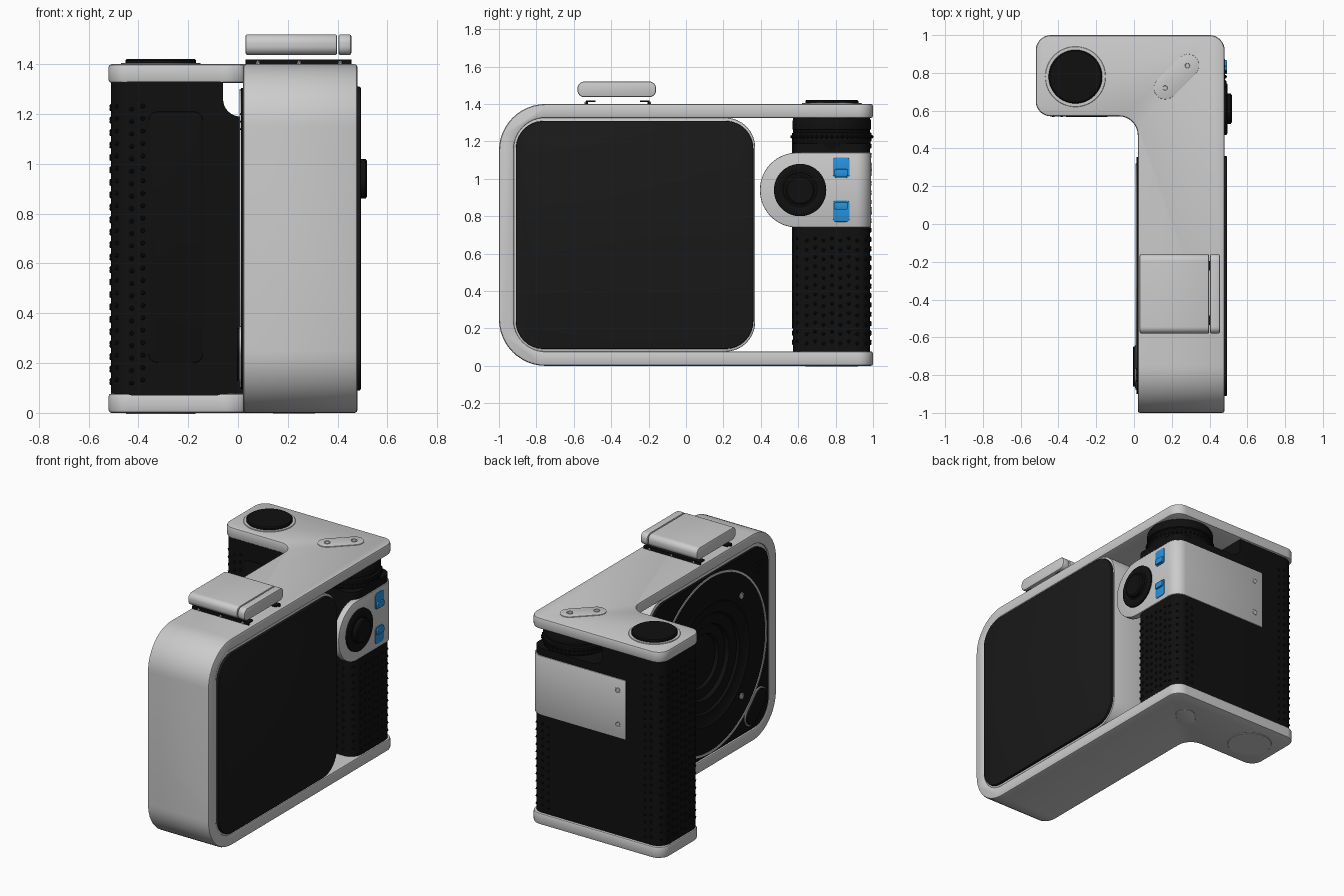
import bpy, bmesh, math
from mathutils import Vector, Matrix

if "Cube" in bpy.data.objects:
    bpy.data.objects.remove(bpy.data.objects["Cube"])


def material(name, *rgb):
    m = bpy.data.materials.new(name)
    m.diffuse_color = (*rgb, 1)
    m.use_nodes = True
    m.node_tree.nodes["Principled BSDF"].inputs["Base Color"].default_value = m.diffuse_color
    return m


GREY = material("grey", 0.55, 0.55, 0.55)
BLACK = material("black", 0.005, 0.005, 0.005)
SCREEN = material("screen_black", 0.01, 0.01, 0.01)
BLUE = material("blue", 0.02, 0.3, 0.75)


def outline(corners, n=8):
    """Polygon with every (u, v, radius) corner rounded."""
    out = []
    for i, (u, v, r) in enumerate(corners):
        p = Vector((u, v))
        if r == 0:
            out.append(p)
            continue
        a = (Vector(corners[i - 1][:2]) - p).normalized()
        b = (Vector(corners[(i + 1) % len(corners)][:2]) - p).normalized()
        half = a.angle(b) / 2
        c = p + (a + b).normalized() * r / math.sin(half)
        d = r / math.tan(half)
        s, e = (p + a * d - c).normalized(), (p + b * d - c).normalized()
        for k in range(n + 1):
            q = c + s.slerp(e, k / n) * r
            if not out or (q - out[-1]).length > 1e-5:
                out.append(q)
    if (out[0] - out[-1]).length < 1e-5:
        out.pop()
    return out


def rect(u0, u1, v0, v1, r):
    return outline([(u0, v0, r), (u1, v0, r), (u1, v1, r), (u0, v1, r)])


def capsule(u, v, half, r, ang):
    pts = []
    for side in (0, 1):
        for k in range(13):
            t = ang - math.pi / 2 + side * math.pi + k * math.pi / 12
            s = half * (1 - 2 * side)
            pts.append(Vector((u + s * math.cos(ang) + r * math.cos(t),
                               v + s * math.sin(ang) + r * math.sin(t))))
    return pts


def to_object(bm, name, mat=None):
    bmesh.ops.recalc_face_normals(bm, faces=bm.faces)
    me = bpy.data.meshes.new(name)
    bm.to_mesh(me)
    bm.free()
    o = bpy.data.objects.new(name, me)
    bpy.context.collection.objects.link(o)
    me.materials.append(mat or GREY)
    return o


def prism(name, pts, axis, w0, w1, mat=None):
    place = {'x': lambda u, v: (w0, u, v), 'y': lambda u, v: (u, w0, v), 'z': lambda u, v: (u, v, w0)}[axis]
    bm = bmesh.new()
    f = bm.faces.new([bm.verts.new(place(*p)) for p in pts])
    g = bmesh.ops.extrude_face_region(bm, geom=[f])
    shift = Vector([(w1 - w0) * (axis == c) for c in 'xyz'])
    bmesh.ops.translate(bm, vec=shift, verts=[v for v in g['geom'] if isinstance(v, bmesh.types.BMVert)])
    if not any(set(q.verts) == set(f.verts) for q in bm.faces if q is not f) and not f.is_valid:
        bm.faces.new([v for v in bm.verts][:len(pts)])
    return to_object(bm, name, mat)


def activate(o):
    bpy.ops.object.select_all(action='DESELECT')
    o.select_set(True)
    bpy.context.view_layer.objects.active = o


def combine(o, cutter, op):
    m = o.modifiers.new("cut", 'BOOLEAN')
    m.operation, m.object, m.solver = op, cutter, 'EXACT'
    activate(o)
    bpy.ops.object.modifier_apply(modifier=m.name)
    bpy.data.objects.remove(cutter)


def finish(o, bevel=0.0, seg=2):
    activate(o)
    if bevel:
        m = o.modifiers.new("bevel", 'BEVEL')
        m.width, m.segments, m.limit_method, m.angle_limit = bevel, seg, 'ANGLE', math.radians(50)
        bpy.ops.object.modifier_apply(modifier=m.name)
    bpy.ops.object.shade_smooth_by_angle(angle=math.radians(35))
    return o


def lathe(name, profile, centre, direction, mat=None, steps=64):
    bm = bmesh.new()
    vs = [bm.verts.new((r, 0, h)) for r, h in profile]
    es = [bm.edges.new(p) for p in zip(vs, vs[1:])]
    bmesh.ops.spin(bm, geom=vs + es, cent=(0, 0, 0), axis=(0, 0, 1), angle=2 * math.pi, steps=steps)
    bmesh.ops.remove_doubles(bm, verts=bm.verts, dist=1e-5)
    rot = Vector(direction).to_track_quat('Z', 'Y').to_matrix().to_4x4()
    bmesh.ops.transform(bm, matrix=Matrix.Translation(centre) @ rot, verts=bm.verts)
    return finish(to_object(bm, name, mat))


def disc(name, r, h, centre, direction, mat=None, steps=64):
    b = min(r, h) * 0.3
    return lathe(name, [(0, 0), (r, 0), (r, h - b), (r - b, h), (0, h)], centre, direction, mat, steps)


def screw(name, centre, direction):
    lathe(name, [(0.02, 0), (0.02, 0.004), (0.013, 0.004), (0.011, 0.001), (0, 0.001)], centre, direction, None, 20)


def bumps(name, places, size, mat):
    bm = bmesh.new()
    for p in places:
        bmesh.ops.create_icosphere(bm, subdivisions=1, radius=size, matrix=Matrix.Translation(p))
    return finish(to_object(bm, name, mat))


# Frame: L-shaped plan intersected with a C-shaped side profile
frame = prism("frame", outline([(0.02, -1, 0), (0.48, -1, 0), (0.48, 1, 0.08), (-0.52, 1, 0.08),
                                (-0.52, 0.57, 0.08), (0.02, 0.57, 0.1)]), 'z', -0.1, 1.5)
side = prism("side", outline([(-1, 0, 0.25), (1.1, 0, 0), (1.1, 0.078, 0), (-0.92, 0.078, 0.17),
                              (-0.92, 1.325, 0.17), (1.1, 1.325, 0), (1.1, 1.4, 0), (-1, 1.4, 0.25)], 12),
             'x', -0.7, 0.7)
combine(frame, side, 'INTERSECT')
finish(frame, 0.012)

# Display block with a lens well, black front plate and screen
LY, LZ = -0.28, 0.70
block = prism("display_block", rect(-0.922, 0.37, 0.076, 1.327, 0.16), 'x', 0.03, 0.475)
plate = prism("front_plate", rect(-0.9, 0.355, 0.095, 1.305, 0.15), 'x', 0.012, 0.04, BLACK)
for o in (block, plate):
    combine(o, disc("well", 0.42, 0.3, (-0.1, LY, LZ), (1, 0, 0)), 'DIFFERENCE')
finish(block, 0.006)
finish(plate)
finish(prism("screen", rect(-0.91, 0.36, 0.09, 1.31, 0.15), 'x', 0.46, 0.493, SCREEN), 0.006)

# Recessed stepped lens, trim ring and its screws
lathe("lens", [(0.425, 0), (0.41, 0.004), (0.39, -0.01), (0.33, -0.015), (0.32, -0.03), (0.25, -0.035),
               (0.24, -0.06), (0.18, -0.065), (0.17, -0.085), (0.12, -0.07), (0.06, -0.062), (0, -0.06)],
      (0.012, LY, LZ), (-1, 0, 0), BLACK)
lathe("trim_ring", [(0.585, 0), (0.585, 0.005), (0.6, 0.005), (0.6, 0)], (0.012, LY, LZ), (-1, 0, 0))
for sy in (-1, 1):
    for sz in (-1, 1):
        screw("lens_screw", (0.012, LY + 0.33 * sy, LZ + 0.34 * sz), (-1, 0, 0))
finish(prism("release_button_rim", capsule(-0.755, 0.235, 0.065, 0.068, -math.pi / 4), 'x', 0.005, 0.02), 0.002)
finish(prism("release_button", capsule(-0.755, 0.235, 0.065, 0.06, -math.pi / 4), 'x', -0.005, 0.02, BLACK), 0.004)
bumps("microphone_dots", [(0.012, -0.77 - 0.03 * i, 1.2 - 0.03 * j) for i in range(3) for j in range(3)
                          if i + j < 4], 0.005, BLACK)

# Grip with a notch for the dial
grip = prism("grip", rect(-0.51, 0.47, 0.572, 0.985, 0.08), 'z', 0, 1.4, BLACK)
notch = prism("notch", outline([(-0.6, 0.07, 0), (0.6, 0.07, 0), (0.6, 1.19, 0), (-0.06, 1.19, 0.07),
                                (-0.06, 1.33, 0), (-0.6, 1.33, 0)]), 'y', 0.4, 1.1)
combine(grip, notch, 'INTERSECT')
finish(grip)
finish(prism("grip_front_pad", rect(-0.36, -0.14, 0.2, 1.21, 0.04), 'y', 0.566, 0.6, BLACK), 0.004)

# Raised dots wrapping both ends of the grip
for name, sx, x, top in (("left_grip_dots", -1, -0.507, 1.24), ("right_grip_dots", 1, 0.467, 0.71)):
    cols = [(x, 0.645 + 0.045 * i) for i in range(7)]
    for y, sy in ((0.575, 1), (0.982, -1)):
        cols += [(x - sx * 0.023, y + sy * 0.023), (x - sx * 0.08, y), (x - sx * 0.125, y)]
    rows = int((top - 0.12) / 0.05) + 1
    bumps(name, [(cx, cy, 0.12 + 0.05 * k + 0.012 * (i % 2)) for i, (cx, cy) in enumerate(cols)
                 for k in range(rows)], 0.011, BLACK)

# Horizontal dial between grip and top plate
DX, DY = 0.27, 0.78
lathe("thumb_dial", [(0, 1.15), (0.2, 1.15), (0.208, 1.2), (0.212, 1.205), (0.212, 1.245), (0.2, 1.25),
                     (0.2, 1.26), (0.21, 1.265), (0.21, 1.31), (0.2, 1.33), (0, 1.33)],
      (DX, DY, 0), (0, 0, 1), BLACK)
bumps("thumb_dial_ridges", [(DX + 0.212 * math.cos(a), DY + 0.212 * math.sin(a), 1.225)
                            for a in [k * math.pi / 24 for k in range(48)]], 0.011, BLACK)

# Grey control panel wrapping the rear corner of the grip
panel = prism("control_panel", outline([(0.478, 0.35, 0), (0.478, 0.99, 0.08), (-0.24, 0.99, 0), (-0.24, 0.96, 0),
                                        (0.435, 0.96, 0.04), (0.435, 0.35, 0)]), 'z', 0.6, 1.3)
combine(panel, prism("tab", outline([(0.395, 0.74, 0.199), (1.2, 0.74, 0), (1.2, 1.14, 0), (0.395, 1.14, 0.199)], 16),
                     'x', -0.7, 0.7), 'INTERSECT')
finish(panel, 0.005)
for z in (0.83, 1.06):
    screw("panel_screw", (-0.18, 0.99, z), (0, 1, 0))

# Round navigation pad and blue switches
lathe("navigation_pad", [(0, 0), (0.14, 0), (0.14, 0.012), (0.13, 0.018), (0.1, 0.018), (0.09, 0.012),
                         (0.08, 0.014), (0.08, 0.036), (0.07, 0.043), (0, 0.04)],
      (0.476, 0.61, 0.94), (1, 0, 0), BLACK)
for z0, z1, k0, k1 in ((1.005, 1.115, 1.012, 1.052), (0.77, 0.885, 0.835, 0.875)):
    finish(prism("switch_base", rect(0.785, 0.875, z0, z1, 0.02), 'x', 0.46, 0.482, BLUE), 0.002)
    finish(prism("switch_slider", rect(0.793, 0.867, k0, k1, 0.012), 'x', 0.47, 0.493, BLUE), 0.004)

# Top and bottom fittings on the plates
disc("shutter_rim", 0.16, 0.006, (-0.31, 0.78, 1.399), (0, 0, 1))
disc("shutter_button", 0.142, 0.022, (-0.31, 0.78, 1.4), (0, 0, 1), BLACK)
disc("battery_cap", 0.14, 0.005, (-0.31, 0.78, 0.001), (0, 0, -1))
finish(prism("strap_plate", capsule(0.225, 0.78, 0.085, 0.06, math.pi / 4), 'z', 1.39, 1.405), 0.002)
finish(prism("base_plate", capsule(0.225, 0.78, 0.035, 0.06, math.pi / 4), 'z', -0.003, 0.01), 0.002)
for x, y in ((0.165, 0.72), (0.283, 0.838)):
    screw("strap_screw", (x, y, 1.405), (0, 0, 1))

# Accessory shoe rails and the flash block above them
for y, s in ((-0.535, 1), (-0.195, -1)):
    lo, hi = sorted((y, y + s * 0.012))
    finish(prism("shoe_rail", rect(0.03, 0.455, lo, hi, 0.003), 'z', 1.395, 1.42, BLACK))
    lo, hi = sorted((y, y + s * 0.05))
    finish(prism("shoe_lip", rect(0.03, 0.455, lo, hi, 0.003), 'z', 1.412, 1.42, BLACK))
    bumps("shoe_rail_pins", [(x, y, 1.406) for x in (0.08, 0.245, 0.41)], 0.009, None)
for name, x0, x1 in (("flash_body", 0.03, 0.398), ("flash_end_cap", 0.403, 0.455)):
    finish(prism(name, rect(-0.58, -0.16, 1.437, 1.52, 0.036), 'x', x0, x1), 0.008)
